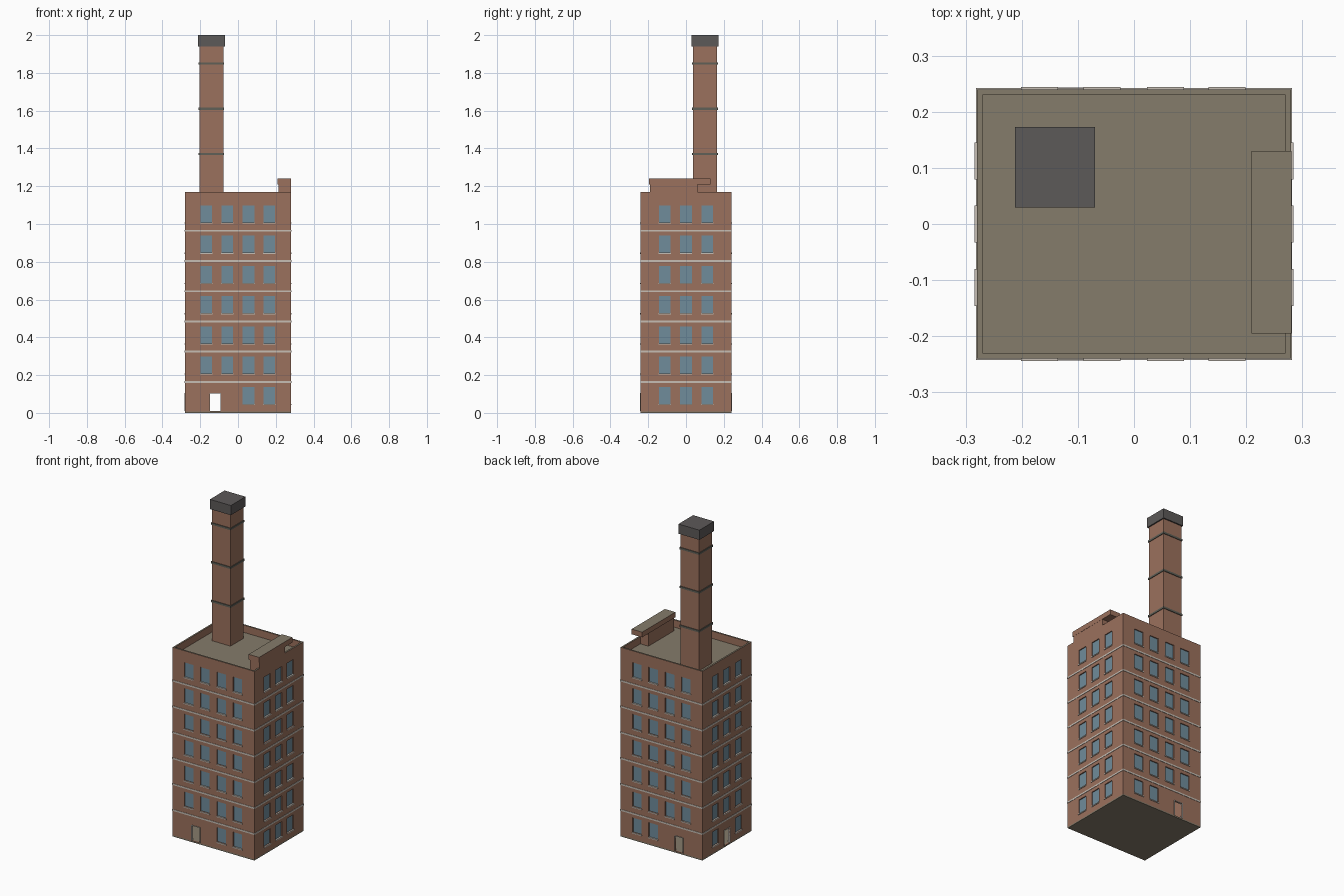
import bpy, bmesh
from mathutils import Vector

if "Cube" in bpy.data.objects:
    bpy.data.objects.remove(bpy.data.objects["Cube"], do_unlink=True)


def material(name, rgb):
    m = bpy.data.materials.new(name)
    m.use_nodes = True
    m.diffuse_color = (*rgb, 1)
    m.node_tree.nodes["Principled BSDF"].inputs["Base Color"].default_value = (*rgb, 1)
    return m


BRICK = material("brick", (0.33, 0.165, 0.11))
ROOF = material("roof_concrete", (0.235, 0.2, 0.145))
STONE = material("pale_stone", (0.57, 0.52, 0.46))
GLASS = material("window_glass", (0.16, 0.265, 0.33))
SOOT = material("dark_cap", (0.107, 0.1, 0.098))
IRON = material("iron_band", (0.115, 0.115, 0.095))


def boxes(name, spans, *mats):
    """One object made of boxes, each given as (x0, x1, y0, y1, z0, z1)."""
    bm = bmesh.new()
    for x0, x1, y0, y1, z0, z1 in spans:
        lo, hi = Vector((x0, y0, z0)), Vector((x1, y1, z1))
        verts = bmesh.ops.create_cube(bm, size=1)["verts"]
        for v in verts:
            v.co = (lo + hi) / 2 + v.co * (hi - lo)
    mesh = bpy.data.meshes.new(name)
    bm.to_mesh(mesh)
    bm.free()
    for m in mats:
        mesh.materials.append(m)
    obj = bpy.data.objects.new(name, mesh)
    bpy.context.collection.objects.link(obj)
    return obj


def cut(target, cutter):
    mod = target.modifiers.new("cut", "BOOLEAN")
    mod.object, mod.solver = cutter, "EXACT"
    bpy.context.view_layer.objects.active = target
    bpy.ops.object.modifier_apply(modifier=mod.name)
    bpy.data.objects.remove(cutter, do_unlink=True)


def top_faces(obj, above):
    """Give upward faces above a height the second material."""
    for f in obj.data.polygons:
        if f.normal.z > 0.9 and f.center.z > above:
            f.material_index = 1


HX, HY, TOP, WALL = 0.28, 0.24, 1.17, 0.01
FLOORS, STEP = 7, 0.16


def on_wall(side, u0, u1, d0, d1, z0, z1):
    """Box on a wall: u runs along it, d is the distance outward from its face."""
    if side in ("front", "back"):
        s = -1 if side == "front" else 1
        a, b = sorted((s * (HY + d0), s * (HY + d1)))
        return (u0, u1, a, b, z0, z1)
    s = -1 if side == "west" else 1
    a, b = sorted((s * (HX + d0), s * (HX + d1)))
    return (a, b, u0, u1, z0, z1)


# Window and door layout
COLUMNS = {"front": (-0.168, -0.057, 0.056, 0.166), "back": (-0.168, -0.057, 0.056, 0.166),
           "west": (-0.113, 0, 0.112), "east": (-0.113, 0, 0.112)}
DOORS = {"front": -0.12, "back": -0.12, "west": 0}
openings, panes, sills, frames = [], [], [], []
for side, columns in COLUMNS.items():
    for floor in range(FLOORS):
        z = 0.048 + floor * STEP
        for u in columns:
            if floor == 0 and side in DOORS and abs(u - DOORS[side]) < 0.08:
                continue
            a, b = u - 0.031, u + 0.031
            openings.append(on_wall(side, a, b, -0.02, 0.02, z, z + 0.09))
            panes.append(on_wall(side, a, b, -0.009, -0.006, z, z + 0.09))
            sills.append(on_wall(side, a - 0.002, b + 0.002, -0.006, 0.004, z - 0.006, z))
for side, u in DOORS.items():
    a, b = u - 0.027, u + 0.027
    openings.append(on_wall(side, a, b, -0.02, 0.02, 0.009, 0.103))
    frames += [on_wall(side, a - 0.003, a, -WALL, 0.003, 0.009, 0.106),
               on_wall(side, b, b + 0.003, -WALL, 0.003, 0.009, 0.106),
               on_wall(side, a, b, -WALL, 0.003, 0.103, 0.106)]

# Hollow brick shell with parapet and openings
walls = boxes("brick_walls", [(-HX, HX, -HY, HY, 0.008, TOP)], BRICK, ROOF)
cut(walls, boxes("void", [(WALL - HX, HX - WALL, WALL - HY, HY - WALL, -0.1, 1.3)]))
cut(walls, boxes("openings", openings))
top_faces(walls, TOP - 0.01)

boxes("window_panes", panes, GLASS)
boxes("window_sills", sills, STONE)
boxes("door_frames", frames, STONE)
boxes("ground_slab", [(-HX, HX, -HY, HY, 0, 0.008)], ROOF)
boxes("roof_slab", [(WALL - HX, HX - WALL, WALL - HY, HY - WALL, 1.115, 1.125)], ROOF)

# Stone courses between floors
courses = []
for floor in range(1, FLOORS):
    z = 0.004 + floor * STEP
    for side, half in (("front", HX), ("back", HX), ("west", HY), ("east", HY)):
        courses.append(on_wall(side, -half - 0.002, half + 0.002, -0.001, 0.002, z - 0.005, z + 0.005))
boxes("stone_courses", courses, STONE)

# Rooftop stair housing with a lid that overhangs at the back
housing = boxes("roof_housing", [(0.215, HX, -0.19, 0.06, 1.12, 1.21)], BRICK)
lid = boxes("housing_lid", [(0.209, HX + 0.001, -0.195, 0.13, 1.208, 1.24)], BRICK, ROOF)
top_faces(lid, 1.2)

# Square chimney with iron bands and a dark cap
CX, CY = -0.141, 0.101


def stack(name, half, levels, mat):
    return boxes(name, [(CX - half, CX + half, CY - half, CY + half, a, b) for a, b in levels], mat)


stack("chimney", 0.064, [(1.12, 1.96)], BRICK)
stack("chimney_bands", 0.068, [(z - 0.006, z + 0.006) for z in (1.37, 1.61, 1.85)], IRON)
stack("chimney_cap", 0.0715, [(1.94, 2.0)], SOOT)
